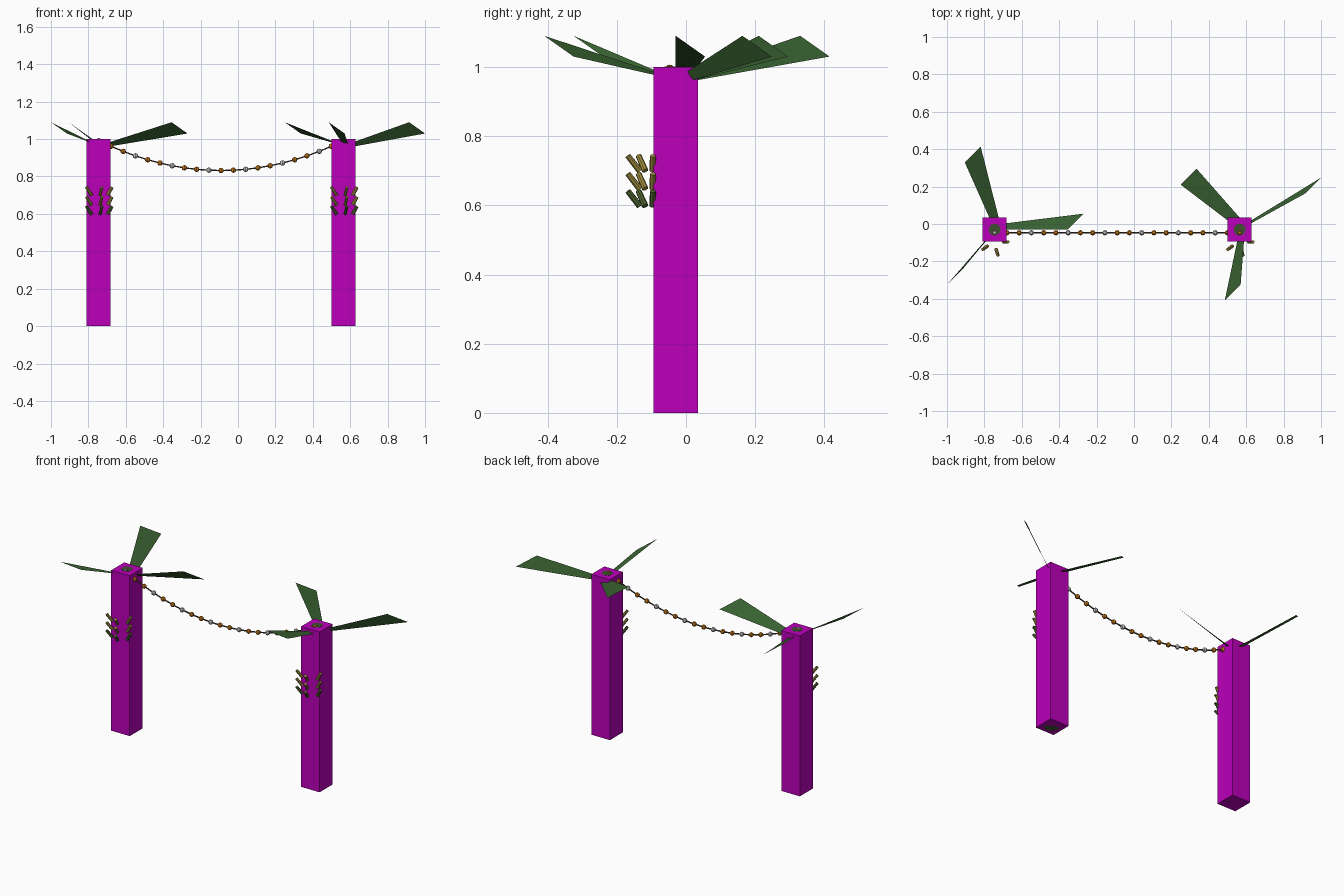
import bpy, bmesh, math
from mathutils import Vector

if "Cube" in bpy.data.objects:
    bpy.data.objects.remove(bpy.data.objects["Cube"])


def mat(name, rgb):
    m = bpy.data.materials.new(name)
    m.diffuse_color = (*rgb, 1)
    m.use_nodes = True
    m.node_tree.nodes["Principled BSDF"].inputs["Base Color"].default_value = m.diffuse_color
    return m


MAGENTA = mat("magenta_cloth", (0.5, 0.0, 0.5))
TRUNK = mat("trunk_green", (0.05, 0.08, 0.03))
LEAF = mat("leaf_green", (0.04, 0.12, 0.03))
YELLOW = mat("ripe_yellow", (0.35, 0.27, 0.05))
GREEN = mat("unripe_green", (0.08, 0.14, 0.03))
ORANGE = mat("orange_flower", (0.6, 0.2, 0.01))
WHITE = mat("white_flower", (0.6, 0.6, 0.58))
STRING = mat("string_brown", (0.08, 0.05, 0.03))


def finish(name, m, smooth=False):
    o = bpy.context.object
    o.name = name
    o.data.materials.append(m)
    if smooth:
        bpy.ops.object.shade_smooth_by_angle()
    return o


def rod(name, a, b, r1, r2, m, sides=8):
    a, b = Vector(a), Vector(b)
    d = b - a
    bpy.ops.mesh.primitive_cone_add(vertices=sides, radius1=r1, radius2=r2, depth=d.length,
                                    location=(a + b) / 2, rotation=d.to_track_quat('Z', 'Y').to_euler())
    return finish(name, m, True)


def leaf(name, cx, tip):
    # thin blade: narrow base inside the post, slanted wide end
    hx, hy = tip
    me = bpy.data.meshes.new(name)
    me.from_pydata([(cx, CY, 0.965), (cx + 0.03, CY + 0.03, 0.956),
                    (hx + 0.085, hy + 0.085, 1.03), (hx, hy, 1.09)], [], [(0, 1, 2, 3)])
    me.materials.append(LEAF)
    bpy.context.collection.objects.link(bpy.data.objects.new(name, me))


CY = -0.03
POSTS = {
    "left": (-0.745, [(-0.905, 0.33), (-0.355, -0.03), (-1.0, -0.325)]),
    "right": (0.565, [(0.25, 0.21), (0.915, 0.163), (0.485, -0.41)]),
}
# fruit columns: bottom (dx, y) and top (dx, y) relative to post centre
COLUMNS = [((-0.038, -0.118), (-0.065, -0.137)),
           ((0.007, -0.134), (0.018, -0.168)),
           ((0.048, -0.096), (0.072, -0.096))]

for side, (cx, tips) in POSTS.items():
    # cloth-wrapped square post with trunk core
    bpy.ops.mesh.primitive_cube_add(size=1, location=(cx, CY, 0.5))
    bpy.context.object.scale = (0.128, 0.128, 1)
    finish(side + "_post_wrap", MAGENTA)
    rod(side + "_trunk", (cx, CY, 0), (cx, CY, 1.001), 0.045, 0.032, TRUNK, 12)
    for i, t in enumerate(tips):
        leaf(f"{side}_leaf_{i}", cx, t)
    # fruit bunch in three tiers
    for row, z in enumerate((0.598, 0.648, 0.7)):
        for k, (b, t) in enumerate(COLUMNS):
            rod(f"{side}_fruit_{row}_{k}", (cx + b[0], b[1], z), (cx + t[0], t[1], z + 0.043),
                0.0095, 0.0085, GREEN if row == 0 else YELLOW)

# sagging garland
pts = []
for i in range(21):
    u = i / 10 - 1
    pts.append(Vector((-0.09 + 0.655 * u, -0.047, 0.832 + 0.16 * u * u)))
cu = bpy.data.curves.new("garland_string", 'CURVE')
cu.dimensions = '3D'
cu.bevel_depth = 0.004
cu.bevel_resolution = 1
sp = cu.splines.new('POLY')
sp.points.add(len(pts) - 1)
for p, v in zip(sp.points, pts):
    p.co = (*v, 1)
cu.materials.append(STRING)
bpy.context.collection.objects.link(bpy.data.objects.new("garland_string", cu))
for i, v in enumerate(pts):
    bpy.ops.mesh.primitive_uv_sphere_add(segments=8, ring_count=6, radius=0.0145, location=v)
    finish(f"garland_flower_{i}", WHITE if i % 3 == 0 else ORANGE, True)
